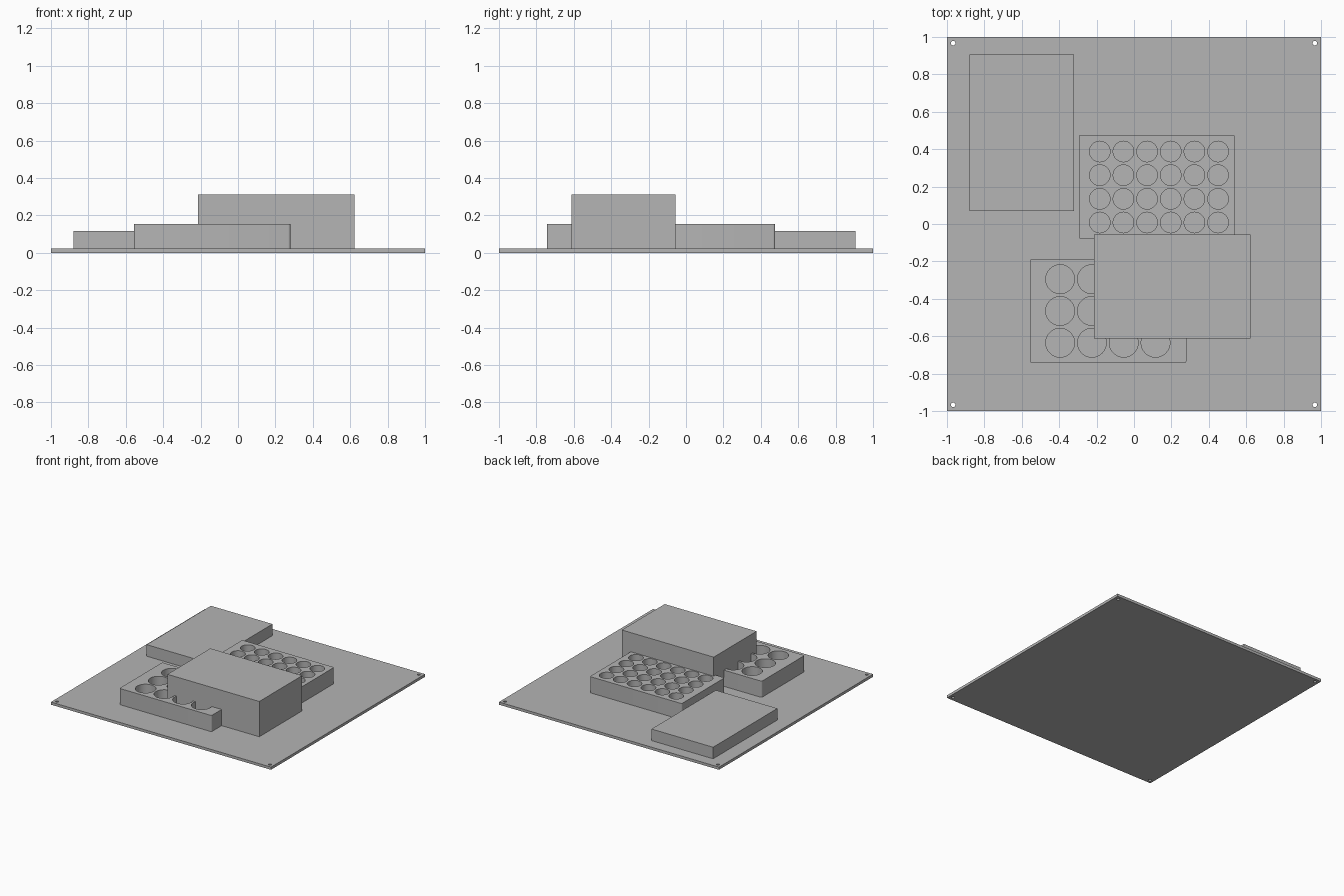
import bpy, bmesh, math
from mathutils import Matrix

if "Cube" in bpy.data.objects:
    bpy.data.objects.remove(bpy.data.objects["Cube"])

DECK = 0.022  # top of the base plate

grey = bpy.data.materials.new("light grey")
grey.diffuse_color = (0.46, 0.46, 0.46, 1)
grey.use_nodes = True
grey.node_tree.nodes["Principled BSDF"].inputs["Base Color"].default_value = grey.diffuse_color


def finish(name, bm):
    bmesh.ops.recalc_face_normals(bm, faces=bm.faces)
    mesh = bpy.data.meshes.new(name)
    bm.to_mesh(mesh)
    bm.free()
    mesh.materials.append(grey)
    ob = bpy.data.objects.new(name, mesh)
    bpy.context.collection.objects.link(ob)
    return ob


def block(name, x0, x1, y0, y1, z0, z1, corner=0):
    """Box with optional rounded vertical edges."""
    bm = bmesh.new()
    bmesh.ops.create_cube(bm, size=1)
    for v in bm.verts:
        v.co = ((x0 + x1) / 2 + v.co.x * (x1 - x0),
                (y0 + y1) / 2 + v.co.y * (y1 - y0),
                (z0 + z1) / 2 + v.co.z * (z1 - z0))
    if corner:
        upright = [e for e in bm.edges
                   if abs(e.verts[0].co.z - e.verts[1].co.z) > 1e-4]
        bmesh.ops.bevel(bm, geom=upright, offset=corner, segments=5,
                        profile=0.5, affect='EDGES')
    return finish(name, bm)


def drill(ob, centres, radius, z0, z1, sides=48):
    """Cut a set of round holes from z0 to z1."""
    bm = bmesh.new()
    for x, y in centres:
        bmesh.ops.create_cone(bm, cap_ends=True, segments=sides,
                              radius1=radius, radius2=radius, depth=z1 - z0,
                              matrix=Matrix.Translation((x, y, (z0 + z1) / 2)))
    cutter = finish(ob.name + "_cutter", bm)
    cutter.hide_render = True
    mod = ob.modifiers.new("holes", 'BOOLEAN')
    mod.operation = 'DIFFERENCE'
    mod.solver = 'EXACT'
    mod.object = cutter
    bpy.ops.object.select_all(action='DESELECT')
    bpy.context.view_layer.objects.active = ob
    ob.select_set(True)
    bpy.ops.object.modifier_apply(modifier=mod.name)
    bpy.data.objects.remove(cutter)
    bpy.ops.object.shade_smooth_by_angle(angle=math.radians(30))


def grid(x0, y0, pitch, columns, rows):
    return [(x0 + i * pitch, y0 + j * pitch)
            for i in range(columns) for j in range(rows)]


# Base plate with four corner screw holes
base = block("base_plate", -1, 1, -1, 1, 0, DECK)
drill(base, grid(-0.967, -0.967, 1.934, 2, 2), 0.012, -0.05, 0.1, 24)

# Low block at the back left
block("low_block", -0.88, -0.32, 0.07, 0.905, DECK, 0.117)

# Tray with 6 x 4 small wells
small = block("small_well_tray", -0.295, 0.54, -0.08, 0.477, DECK, 0.155, 0.012)
drill(small, grid(-0.183, 0.008, 0.1265, 6, 4), 0.055, 0.036, 0.25)

# Tray with 4 x 3 large wells
large = block("large_well_tray", -0.557, 0.28, -0.744, -0.187, DECK, 0.155, 0.012)
drill(large, grid(-0.395, -0.635, 0.17, 4, 3), 0.077, 0.036, 0.25)

# Tall block overlapping both trays
block("tall_block", -0.213, 0.622, -0.612, -0.055, DECK, 0.312)
